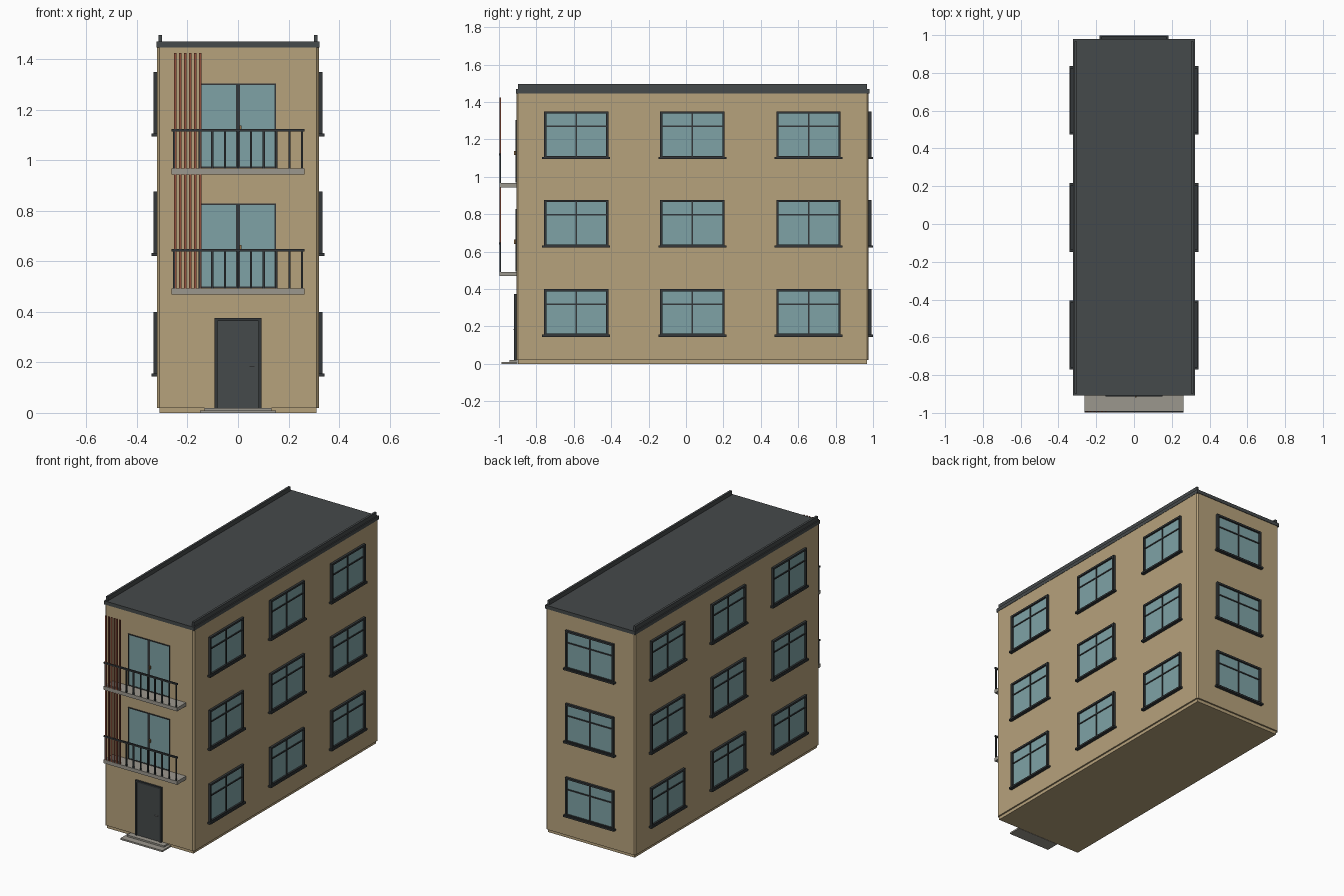
import bpy, bmesh
from math import radians
from mathutils import Matrix, Vector

cube = bpy.data.objects.get("Cube")
if cube:
    bpy.data.objects.remove(cube, do_unlink=True)


def material(name, rgb):
    m = bpy.data.materials.new(name)
    m.use_nodes = True
    m.diffuse_color = (*rgb, 1)
    node = next(n for n in m.node_tree.nodes if n.type == 'BSDF_PRINCIPLED')
    node.inputs["Base Color"].default_value = (*rgb, 1)
    return m


WALL = material("sand wall", (0.47, 0.36, 0.2))
ROOF = material("roof grey", (0.06, 0.067, 0.069))
FRAME = material("dark frame", (0.033, 0.039, 0.041))
GLASS = material("blue glass", (0.21, 0.365, 0.38))
STONE = material("concrete", (0.33, 0.31, 0.27))
SLAT = material("red wood", (0.29, 0.08, 0.045))
METAL = material("steel", (0.35, 0.36, 0.36))
BRASS = material("brass", (0.3, 0.17, 0.07))


def build(name, boxes, loc=(0, 0, 0), turn=0):
    """Object made of boxes: (material, x range, y range, z range)."""
    bm = bmesh.new()
    mesh = bpy.data.meshes.new(name)
    mats = []
    for mat, *ranges in boxes:
        if mat not in mats:
            mats.append(mat)
            mesh.materials.append(mat)
        size = [b - a for a, b in ranges]
        mid = [(a + b) / 2 for a, b in ranges]
        m = Matrix.Translation(mid) @ Matrix.Diagonal((*size, 1))
        verts = bmesh.ops.create_cube(bm, size=1, matrix=m)["verts"]
        for f in {f for v in verts for f in v.link_faces}:
            f.material_index = mats.index(mat)
    bm.to_mesh(mesh)
    bm.free()
    return place(name, mesh, loc, turn)


def place(name, mesh, loc, turn=0):
    ob = bpy.data.objects.new(name, mesh)
    ob.location = loc
    ob.rotation_euler.z = radians(turn)
    bpy.context.collection.objects.link(ob)
    return ob


def frame_boxes(mat, half, z0, z1, bar, y):
    """Four bars around an opening."""
    return [(mat, (-half, -half + bar), y, (z0, z1)),
            (mat, (half - bar, half), y, (z0, z1)),
            (mat, (-half + bar, half - bar), y, (z1 - bar, z1)),
            (mat, (-half + bar, half - bar), y, (z0, z0 + bar))]


HALF, FRONT, BACK = 0.32, -0.907, 0.977

# Walls with chamfered corners above a recessed plinth
walls = build("walls", [(WALL, (-HALF, HALF), (FRONT, BACK), (0.02, 1.447))])
bm = bmesh.new()
bm.from_mesh(walls.data)
corners = [e for e in bm.edges if abs(e.verts[0].co.z - e.verts[1].co.z) > 1]
bmesh.ops.bevel(bm, geom=corners, offset=0.009, segments=1, affect='EDGES')
bm.to_mesh(walls.data)
bm.free()
build("plinth", [(WALL, (-0.31, 0.31), (-0.898, 0.967), (0, 0.03))])

# Roof slab and side parapets
build("roof", [(ROOF, (-0.322, 0.322), (-0.909, 0.98), (1.447, 1.47))])
for side, name in ((-1, "right_parapet"), (1, "left_parapet")):
    x = sorted((side * 0.301, side * 0.315))
    build(name, [(ROOF, x, (-0.898, 0.967), (1.47, 1.497))])

# Windows on the sides and the back, sharing one mesh
window = frame_boxes(FRAME, 0.172, 0, 0.25, 0.012, (-0.015, 0.005))
window += [(GLASS, (-0.165, 0.165), (-0.004, 0.004), (0.006, 0.244)),
           (FRAME, (-0.004, 0.004), (-0.009, 0), (0.01, 0.24)),
           (FRAME, (-0.162, 0.162), (-0.009, 0), (0.166, 0.174)),
           (FRAME, (-0.182, 0.182), (-0.022, 0.005), (-0.005, 0.006))]
spots = [("back_window", 0, BACK, 180)]
for y in (-0.587, 0.034, 0.655):
    spots += [("left_window", HALF, y, 90), ("right_window", -HALF, y, -90)]
shared = None
for z in (0.15, 0.627, 1.1):
    for name, x, y, turn in spots:
        if shared is None:
            shared = build(name, window, (x, y, z), turn).data
        else:
            place(name, shared, (x, y, z), turn)

# Balconies with glazed doors and front railings
for z in (0.492, 0.967):
    build("balcony_floor", [(STONE, (-0.263, 0.263), (-0.997, FRONT + 0.01), (z - 0.023, z))])
    doors = frame_boxes(FRAME, 0.15, 0.003, 0.337, 0.006, (-0.005, 0.01))
    doors += [(GLASS, (-0.147, 0.147), (-0.003, 0.01), (0.006, 0.334)),
              (FRAME, (-0.008, 0.008), (-0.005, 0), (0.008, 0.332)),
              (BRASS, (0.005, 0.013), (-0.012, 0), (0.15, 0.172))]
    build("balcony_doors", doors, (0, FRONT, z))
    rail = [(FRAME, (-0.263, 0.263), (-0.999, -0.989), (z + 0.147, z + 0.157))]
    for x in [-0.253] + [i * 0.051 for i in range(-3, 5)] + [0.254]:
        rail.append((FRAME, (x - 0.004, x + 0.004), (-0.998, -0.99), (z, z + 0.147)))
    build("balcony_railing", rail)

# Tall slat screen beside the doors
build("slat_screen", [(SLAT, (x - 0.0045, x + 0.0045), (-0.996, -0.99), (0.492, 1.425))
                      for x in [-0.248 + i * 0.0196 for i in range(6)]])

# Entrance door and steps
entry = [(FRAME, (s - 0.006, s + 0.006), (-0.012, 0.01), (0.02, 0.375)) for s in (-0.088, 0.088)]
entry += [(FRAME, (-0.082, 0.082), (-0.012, 0.01), (0.363, 0.375)),
          (ROOF, (-0.082, 0.082), (-0.006, 0.01), (0.02, 0.363)),
          (METAL, (0.046, 0.066), (-0.014, -0.01), (0.181, 0.186)),
          (METAL, (0.061, 0.066), (-0.012, 0), (0.181, 0.186))]
build("entrance_door", entry, (0, FRONT, 0))
build("lower_step", [(STONE, (-0.15, 0.15), (-0.987, -0.9), (0, 0.01))])
build("upper_step", [(STONE, (-0.132, 0.132), (-0.945, -0.9), (0.01, 0.02))])
